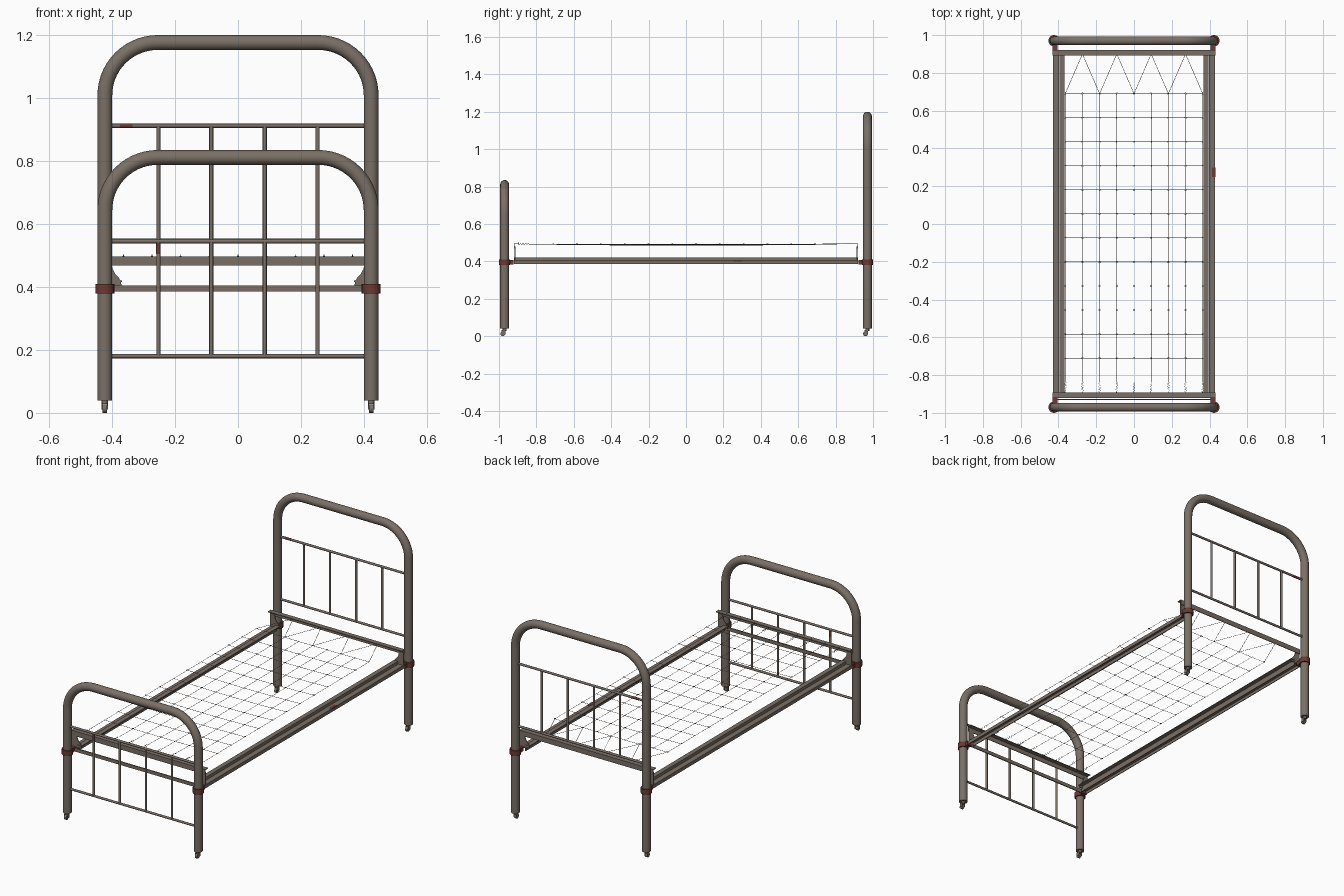
import bpy, bmesh, math
from mathutils import Vector, Matrix

if "Cube" in bpy.data.objects:
    bpy.data.objects.remove(bpy.data.objects["Cube"])


def material(name, rgb):
    m = bpy.data.materials.new(name)
    m.diffuse_color = (*rgb, 1)
    m.use_nodes = True
    m.node_tree.nodes["Principled BSDF"].inputs["Base Color"].default_value = m.diffuse_color
    return m


PAINT = material("aged_bronze_paint", (0.195, 0.161, 0.134))
RUST = material("red_rust", (0.150, 0.042, 0.033))


def finish(name, bm, mat, smooth=False):
    me = bpy.data.meshes.new(name)
    bmesh.ops.recalc_face_normals(bm, faces=bm.faces)
    bm.to_mesh(me)
    bm.free()
    ob = bpy.data.objects.new(name, me)
    bpy.context.collection.objects.link(ob)
    me.materials.append(mat)
    if smooth:
        bpy.ops.object.select_all(action='DESELECT')
        bpy.context.view_layer.objects.active = ob
        ob.select_set(True)
        bpy.ops.object.shade_smooth_by_angle(angle=math.radians(40))
    return ob


def add_box(bm, lo, hi):
    lo, hi = Vector(lo), Vector(hi)
    m = Matrix.Translation((lo + hi) / 2) @ Matrix.Diagonal((*(hi - lo), 1))
    bmesh.ops.create_cube(bm, size=1, matrix=m)


def add_rod(bm, a, b, r, sides=12):
    a, b = Vector(a), Vector(b)
    rot = (b - a).to_track_quat('Z', 'Y').to_matrix().to_4x4()
    bmesh.ops.create_cone(bm, cap_ends=True, segments=sides, radius1=r, radius2=r,
                          depth=(b - a).length, matrix=Matrix.Translation((a + b) / 2) @ rot)


def add_tube(bm, pts, r, sides=20):
    # tube along a path lying in an xz plane
    rings = []
    for i, p in enumerate(pts):
        t = (pts[min(i + 1, len(pts) - 1)] - pts[max(i - 1, 0)]).normalized()
        side = Vector((0, 1, 0))
        up = t.cross(side)
        rings.append([bm.verts.new(p + r * (side * math.cos(a) + up * math.sin(a)))
                      for a in (2 * math.pi * k / sides for k in range(sides))])
    for q, s in zip(rings, rings[1:]):
        for k in range(sides):
            n = (k + 1) % sides
            bm.faces.new((q[k], q[n], s[n], s[k]))
    bm.faces.new(rings[0])
    bm.faces.new(rings[-1])


PX, R, BEND = 0.423, 0.0235, 0.168


def end_frame(label, y, top, rail_low, rail_high):
    s = 1 if y > 0 else -1
    # bent main tube
    c = top - R - BEND
    half = [Vector((PX - BEND + BEND * math.cos(a), y, c + BEND * math.sin(a)))
            for a in (math.pi / 2 * k / 14 for k in range(15))]
    half = [Vector((PX, y, 0.04))] + half
    path = half + [Vector((-p.x, p.y, p.z)) for p in reversed(half)]
    bm = bmesh.new()
    add_tube(bm, path, R)
    finish(label + "_main_tube", bm, PAINT, True)
    # horizontal rods and spindles
    bm = bmesh.new()
    for z in (rail_low, rail_high):
        add_rod(bm, (-PX, y, z), (PX, y, z), 0.0065)
    for x in (-0.253, -0.085, 0.085, 0.253):
        add_rod(bm, (x, y, rail_low), (x, y, rail_high), 0.0065)
    finish(label + "_spindles", bm, PAINT, True)
    # angle iron that carries the wire mesh
    bm = bmesh.new()
    ys = sorted((s * 0.892, s * 0.92))
    add_box(bm, (-0.432, ys[0], 0.493), (0.432, ys[1], 0.497))
    ys = sorted((s * 0.916, s * 0.92))
    add_box(bm, (-0.432, ys[0], 0.468), (0.432, ys[1], 0.497))
    finish(label + "_angle_iron", bm, PAINT)
    for m, side in ((-1, "left"), (1, "right")):
        # flared bracket plate
        bm = bmesh.new()
        outline = [(0.430, 0.480), (0.402, 0.480), (0.399, 0.458), (0.390, 0.442),
                   (0.379, 0.430), (0.372, 0.418), (0.370, 0.404), (0.430, 0.404)]
        f = bm.faces.new([bm.verts.new((m * px, s * 0.916, pz)) for px, pz in outline])
        g = bmesh.ops.extrude_face_region(bm, geom=[f])
        bmesh.ops.translate(bm, vec=(0, -s * 0.005, 0),
                            verts=[v for v in g["geom"] if isinstance(v, bmesh.types.BMVert)])
        finish(f"{label}_{side}_bracket", bm, PAINT)
        # rusty clamp round the post
        bm = bmesh.new()
        add_rod(bm, (m * PX, y, 0.380), (m * PX, y, 0.410), 0.030, 20)
        ys = sorted((y, s * 0.921))
        add_box(bm, (m * 0.418 - 0.014, ys[0], 0.383), (m * 0.418 + 0.014, ys[1], 0.407))
        finish(f"{label}_{side}_clamp", bm, RUST, True)
        # caster: stem, fork and wheel
        bm = bmesh.new()
        add_rod(bm, (m * PX, y, 0.028), (m * PX, y, 0.045), 0.010)
        for d in (-0.009, 0.009):
            add_box(bm, (m * PX + d - 0.0015, y - 0.016, 0.010),
                    (m * PX + d + 0.0015, y + 0.004, 0.032))
        add_rod(bm, (m * PX - 0.007, y - 0.010, 0.013), (m * PX + 0.007, y - 0.010, 0.013), 0.013, 14)
        finish(f"{label}_{side}_caster", bm, PAINT, True)


end_frame("headboard", 0.97, 1.2, 0.547, 0.912)
end_frame("footboard", -0.97, 0.835, 0.18, 0.545)

# flat cross bar between the foot clamps
bm = bmesh.new()
add_box(bm, (-PX, -0.933, 0.385), (PX, -0.927, 0.405))
finish("foot_cross_bar", bm, PAINT)

# side rails: an outer and an inner angle iron on each side
for m, side in ((-1, "left"), (1, "right")):
    bm = bmesh.new()
    for x0, x1, z0, z1 in ((0.398, 0.430, 0.401, 0.405), (0.426, 0.430, 0.385, 0.405),
                           (0.368, 0.395, 0.416, 0.420), (0.391, 0.395, 0.385, 0.420)):
        xs = sorted((m * x0, m * x1))
        add_box(bm, (xs[0], -0.92, z0), (xs[1], 0.92, z1))
    finish(side + "_side_rail", bm, PAINT)

# small rust patches
bm = bmesh.new()
add_box(bm, (0.412, 0.25, 0.3995), (0.431, 0.30, 0.4058))
add_rod(bm, (-0.375, 0.97, 0.912), (-0.335, 0.97, 0.912), 0.007)
add_rod(bm, (-0.253, -0.97, 0.505), (-0.253, -0.97, 0.540), 0.007)
finish("rust_patches", bm, RUST, True)

# wire mesh with a slight sag
WR = 0.0011
xs = [-0.364 + 0.091 * i for i in range(9)]
ys = [-0.71 + 1.4 / 11 * j for j in range(12)]


def node(x, y):
    return Vector((x, y, 0.493 - 0.007 * (1 - (x / 0.37) ** 2) * (1 - (y / 0.9) ** 2)))


bm = bmesh.new()
for j, y in enumerate(ys):
    for i, x in enumerate(xs):
        if i < 8:
            add_rod(bm, node(x, y), node(xs[i + 1], y), WR, 4)
        if j < 11:
            add_rod(bm, node(x, y), node(x, ys[j + 1]), WR, 4)
        # little link ring at each crossing
        ring = [node(x, y) + Vector((0.005 * math.cos(a), 0.005 * math.sin(a), 0.001))
                for a in (math.pi / 3 * k for k in range(6))]
        for k in range(6):
            add_rod(bm, ring[k], ring[(k + 1) % 6], 0.0008, 3)
finish("wire_mesh", bm, PAINT)

# end springs: V shaped at the head, straight coils at the foot
bm = bmesh.new()
for i, x in enumerate(xs):
    if i % 2:
        for k in (i - 1, i + 1):
            add_rod(bm, node(xs[k], ys[-1]), (x, 0.90, 0.495), WR, 4)
    add_rod(bm, node(x, ys[0]), node(x, -0.84), WR, 4)
    coil = [Vector((x + 0.005 * math.cos(a), -0.84 - 0.055 * k / 24, 0.493 + 0.005 * math.sin(a)))
            for k, a in ((k, k * math.pi / 3) for k in range(25))]
    for p, q in zip(coil, coil[1:]):
        add_rod(bm, p, q, 0.0009, 3)
    add_rod(bm, (x, -0.895, 0.488), (x, -0.895, 0.503), WR, 4)
finish("end_springs", bm, PAINT)
